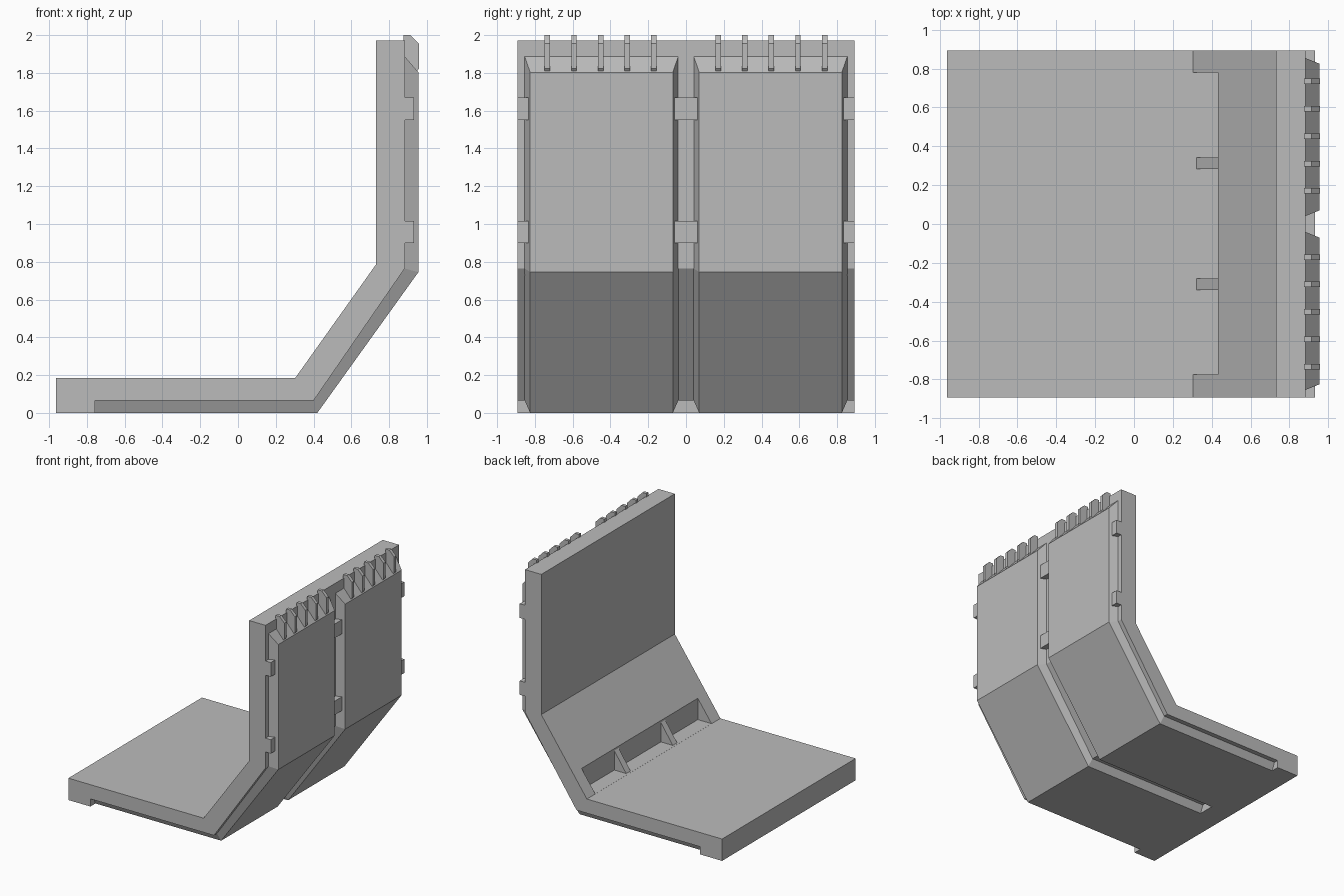
import bpy
import bmesh

cube = bpy.data.objects.get("Cube")
if cube:
    bpy.data.objects.remove(cube, do_unlink=True)

# Single flat grey
grey = bpy.data.materials.new("concrete_grey")
grey.use_nodes = True
color = (0.5, 0.5, 0.5, 1.0)
grey.diffuse_color = color
bsdf = next(n for n in grey.node_tree.nodes if n.type == 'BSDF_PRINCIPLED')
bsdf.inputs["Base Color"].default_value = color


def loft(name, rings):
    """Solid through matching closed rings, capped at both ends."""
    bm = bmesh.new()
    loops = [[bm.verts.new(p) for p in ring] for ring in rings]
    n = len(loops[0])
    for a, b in zip(loops, loops[1:]):
        for i in range(n):
            j = (i + 1) % n
            bm.faces.new((a[i], a[j], b[j], b[i]))
    bm.faces.new(loops[0])
    bm.faces.new(loops[-1])
    bmesh.ops.recalc_face_normals(bm, faces=bm.faces)
    mesh = bpy.data.meshes.new(name)
    bm.to_mesh(mesh)
    bm.free()
    mesh.materials.append(grey)
    obj = bpy.data.objects.new(name, mesh)
    bpy.context.collection.objects.link(obj)
    return obj


def extrude(name, profile, y0, y1):
    """Extrude an x-z profile along y."""
    return loft(name, [[(x, y, z) for x, z in profile] for y in (y0, y1)])


# Bent slab: floor, sloped heel and upright wall
HALF = 0.893
slab = extrude("bent_slab", [
    (-0.963, 0), (-0.963, 0.185), (0.303, 0.185), (0.73, 0.785), (0.73, 1.972),
    (0.883, 1.972), (0.883, 0.765), (0.4, 0.065), (-0.757, 0.065), (-0.757, 0),
], -HALF, HALF)

# Recess cut into the foot of the slope
cutter = extrude("recess_cutter", [(0.303, 0.1855), (0.432, 0.1855), (0.432, 0.6), (0.303, 0.6)],
                 -0.775, 0.78)
cutter.hide_render = True
mod = slab.modifiers.new("recess", 'BOOLEAN')
mod.operation = 'DIFFERENCE'
mod.solver = 'EXACT'
mod.object = cutter
bpy.context.view_layer.update()
evaluated = slab.evaluated_get(bpy.context.evaluated_depsgraph_get())
result = bpy.data.meshes.new_from_object(evaluated)
slab.modifiers.clear()
slab.data = result
bpy.data.objects.remove(cutter, do_unlink=True)

# Triangular ribs inside the recess
for side, y in (("left", 0.313), ("right", -0.31)):
    extrude(side + "_recess_rib", [(0.317, 0.18), (0.44, 0.18), (0.44, 0.36), (0.432, 0.35)],
            y - 0.029, y + 0.029)

# Bevelled armour panels following the outside of the bend
inner = [(0.88, 1.89), (0.88, 0.765), (0.4, 0.068), (-0.765, 0.068)]
outer = [(0.955, 1.803), (0.955, 0.745), (0.42, 0), (-0.765, 0)]
for side, s in (("back", 1), ("front", -1)):
    rings = []
    for (xi, zi), (xo, zo) in zip(inner, outer):
        rings.append([(xi, s * 0.04, zi), (xi, s * 0.855, zi),
                      (xo, s * 0.825, zo), (xo, s * 0.07, zo)])
    loft(side + "_outer_panel", rings)

    # Row of fins along the panel top
    for i in range(5):
        y = s * (0.17 + 0.141 * i)
        extrude(f"{side}_top_fin_{i + 1}", [
            (0.875, 2.0), (0.913, 2.0), (0.957, 1.955), (0.957, 1.822),
            (0.945, 1.806), (0.875, 1.89)], y - 0.014, y + 0.014)

# Clips bridging the gaps beside the panels
for level, z0, z1 in (("lower", 0.9, 1.017), ("upper", 1.55, 1.67)):
    for place, y0, y1 in (("middle", -0.063, 0.063), ("back", 0.832, HALF),
                          ("front", -HALF, -0.832)):
        extrude(f"{level}_{place}_clip", [(0.875, z0), (0.932, z0), (0.932, z1), (0.875, z1)],
                y0, y1)
